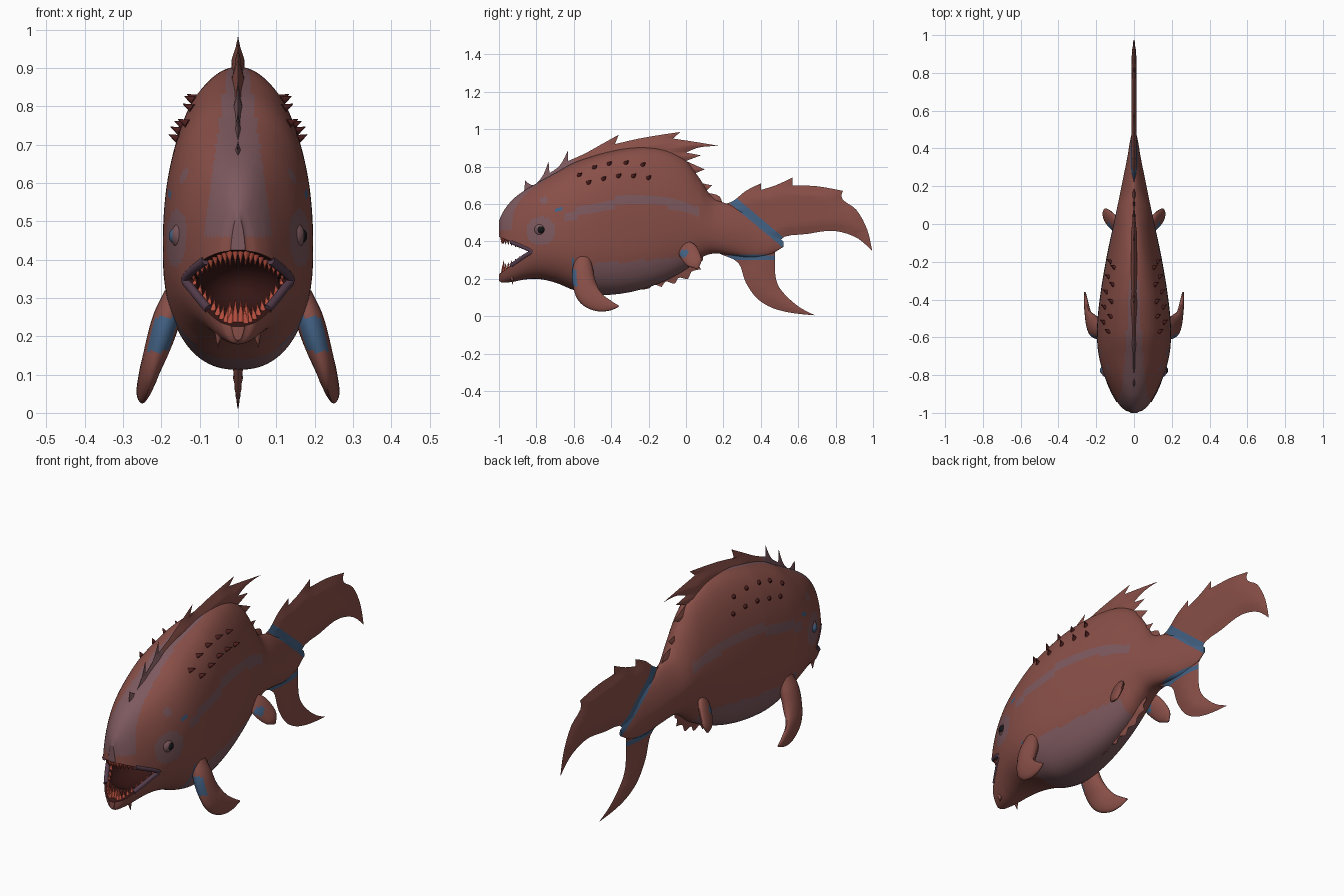
import bpy, bmesh, math
from mathutils import Vector, Matrix
from mathutils.geometry import intersect_point_line, tessellate_polygon

if "Cube" in bpy.data.objects:
    bpy.data.objects.remove(bpy.data.objects["Cube"])

PALETTE = [("skin_red_brown", (0.25, 0.078, 0.064)), ("purple_grey", (0.205, 0.10, 0.113)),
           ("band_blue", (0.055, 0.12, 0.23)), ("mouth_dark_red", (0.035, 0.008, 0.007)),
           ("tooth_red", (0.48, 0.08, 0.05)), ("lip_purple", (0.09, 0.045, 0.07)),
           ("thorn_maroon", (0.08, 0.014, 0.014)), ("eye_black", (0.008, 0.008, 0.01))]
SKIN, PURPLE, BLUE, MOUTH, TOOTH, LIP, THORN, BLACK = range(8)
MATS = []
for label, col in PALETTE:
    m = bpy.data.materials.new(label)
    m.diffuse_color = (*col, 1)
    m.use_nodes = True
    m.node_tree.nodes["Principled BSDF"].inputs["Base Color"].default_value = m.diffuse_color
    MATS.append(m)


def finish(name, bm, mat=None, smooth=True):
    """mat is a material index or a rule giving one from the face centre."""
    if mat is not None:
        for f in bm.faces:
            f.material_index = mat(f.calc_center_median()) if callable(mat) else mat
    bmesh.ops.recalc_face_normals(bm, faces=bm.faces[:])
    me = bpy.data.meshes.new(name)
    bm.to_mesh(me)
    bm.free()
    for m in MATS:
        me.materials.append(m)
    ob = bpy.data.objects.new(name, me)
    bpy.context.collection.objects.link(ob)
    if smooth:
        shade(ob)
    return ob


def shade(ob):
    bpy.ops.object.select_all(action='DESELECT')
    ob.select_set(True)
    bpy.context.view_layer.objects.active = ob
    bpy.ops.object.shade_smooth_by_angle(angle=math.radians(45))


def spline(pts, n, closed=False):
    """Smooth curve through points; sharp turns stay sharp when closed."""
    P = [Vector(p) for p in pts]
    k = len(P)
    tan = []
    for i in range(k):
        if not closed and i in (0, k - 1):
            tan.append((P[1] - P[0] if i == 0 else P[-1] - P[-2]).normalized())
            continue
        a, b = P[i] - P[i - 1], P[(i + 1) % k] - P[i]
        la, lb = a.length, b.length
        sharp = closed and a.dot(b) < 0.3 * la * lb
        tan.append(a * 0 if sharp else (a * (lb / la) + b * (la / lb)) / (la + lb))
    out = []
    for i in range(k if closed else k - 1):
        j = (i + 1) % k
        d = (P[j] - P[i]).length
        for s in range(n):
            t = s / n
            out.append(P[i] * (2*t**3 - 3*t*t + 1) + tan[i] * (d * (t**3 - 2*t*t + t))
                       + P[j] * (3*t*t - 2*t**3) + tan[j] * (d * (t**3 - t*t)))
    return out if closed else out + [P[-1]]


def loft(bm, rings):
    vs = [[bm.verts.new(p) for p in r] for r in rings]
    n = len(vs[0])
    for a, b in zip(vs, vs[1:]):
        for i in range(n):
            bm.faces.new((a[i], a[(i + 1) % n], b[(i + 1) % n], b[i]))
    bm.faces.new(vs[0][::-1])
    bm.faces.new(vs[-1])


# Body stations: y, bottom, top, half width
STATIONS = spline([(-1.0, .19, .51, .022), (-.985, .18, .545, .052), (-.96, .18, .585, .077),
                   (-.92, .185, .63, .102), (-.87, .195, .668, .128), (-.80, .20, .71, .159),
                   (-.70, .18, .765, .186), (-.60, .14, .82, .196), (-.50, .115, .855, .193),
                   (-.40, .115, .882, .182), (-.20, .155, .902, .150), (-.10, .195, .885, .130),
                   (0, .25, .83, .108), (.07, .305, .74, .093), (.15, .335, .63, .076),
                   (.25, .325, .59, .056), (.35, .312, .54, .036), (.45, .33, .46, .019),
                   (.52, .37, .40, .004)], 10)
LOWER, MID = 2.4, .42


def upper_exp(y):
    """Broad shoulders, narrowing to a ridge toward the rear."""
    return 2.15 + .35 * min(1, (y + 1) / .6) if y < -.4 else 2.5 - .9 * min(1, (y + .4) / .5)


def half_width(y, z):
    for a, b in zip(STATIONS, STATIONS[1:]):
        if a[0] <= y <= b[0]:
            _, lo, hi, w = a.lerp(b, (y - a[0]) / (b[0] - a[0]))
            c = lo + MID * (hi - lo)
            d, e = ((z - c) / (hi - c), upper_exp(y)) if z > c else ((c - z) / (c - lo), LOWER)
            return w * (1 - min(1, d)**e) ** (1 / e)
    return 0


# Tail bands as (point, normal, half width) in the y-z plane
TAIL_BANDS = [((.375, .515), (.643, .766), .022, BLUE), ((.35, .312), (0, 1), .012, BLUE)]


def in_band(y, z, band):
    (py, pz), (ny, nz), w, _ = band
    return abs((y - py) * ny + (z - pz) * nz) < w


def body_colour(c):
    x, y, z = abs(c.x), c.y, c.z
    if y > .2 and (in_band(y, z, TAIL_BANDS[0]) or (z < .329 and y < .46)):
        return BLUE
    if (-.612 < y < -.596 and .17 < z < .32) or math.hypot(y + .68, z - .57) < .016:
        return BLUE
    if y < -.3 and z > .46 and x < max(.03, .09 - .14 * (z - .46)):
        return PURPLE
    if math.hypot(y + .775, z - .455) < .078 or math.hypot(y + .76, z - .62) < .022:
        return PURPLE
    if -.65 < y < .07 and abs(z - .62 + .62 * (y + .25)**2) < .024:
        return PURPLE
    if -.6 < y < .0 and z < .27 + .08 * (y + .6):
        return PURPLE
    return SKIN


bm = bmesh.new()
rings = []
for y, lo, hi, w in STATIONS:
    ring = []
    c = lo + MID * (hi - lo)
    for i in range(112):
        a = 2 * math.pi * i / 112
        ca, sa = math.cos(a), math.sin(a)
        e, h = (upper_exp(y), hi - c) if sa > 0 else (LOWER, lo - c)
        ring.append((math.copysign(abs(ca)**(2 / e), ca) * w, y, c + abs(sa)**(2 / e) * h))
    rings.append(ring)
loft(bm, rings)
body = finish("body", bm, body_colour, smooth=False)


# Open mouth: wedge between the jaws plus a throat hollow
def jaw_z(y, upper):
    t = (-.82 - y) / .18
    return .35 + (.075 if upper else -.125) * t


bm = bmesh.new()
loft(bm, [[(x, -.82, .35), (x, -1.1, jaw_z(-1.1, True)), (x, -1.1, jaw_z(-1.1, False))]
          for x in (-.3, .3)])
wedge = finish("mouth_cutter", bm, MOUTH, False)
bm = bmesh.new()
bmesh.ops.create_uvsphere(bm, u_segments=32, v_segments=16, radius=1,
                          matrix=Matrix.Translation((0, -.84, .335)) @ Matrix.Diagonal((.108, .16, .085, 1)))
throat = finish("throat_cutter", bm, MOUTH, False)
for cutter in (wedge, throat):
    mod = body.modifiers.new("cut", 'BOOLEAN')
    mod.operation, mod.solver, mod.object = 'DIFFERENCE', 'EXACT', cutter
    bpy.context.view_layer.objects.active = body
    bpy.ops.object.modifier_apply(modifier=mod.name)
    bpy.data.objects.remove(cutter)
for p in body.data.polygons:  # snout tip
    if p.center.y < -.998 and p.center.z > .4:
        p.material_index = PURPLE
shade(body)


def blade(name, pts, mat, steps=5):
    """Tapered elliptical limb along points (x, y, z, half chord, half thickness)."""
    S = spline(pts, steps)
    C = [Vector(p[:3]) for p in S]
    rings = []
    for i, p in enumerate(S):
        T = (C[min(i + 1, len(C) - 1)] - C[max(i - 1, 0)]).normalized()
        side = T.cross(Vector((1, 0, 0))).normalized()
        thick = T.cross(side).normalized()
        rings.append([C[i] + side * (p[3] * math.cos(a)) + thick * (p[4] * math.sin(a))
                      for a in (k * math.pi / 10 for k in range(20))])
    bm = bmesh.new()
    loft(bm, rings)
    return finish(name, bm, mat)


def fin(name, outline, thickness, bands=()):
    """Thin mid-plane fin, swelling from a sharp rim; outline in (y, z)."""
    rim = [Vector((0, p[0], p[1])) for p in spline(outline, 4, True)]
    bm = bmesh.new()
    vs = [bm.verts.new(p) for p in rim]
    for tri in tessellate_polygon([rim]):
        bm.faces.new([vs[i] for i in tri])
    cuts = [((0, i * .04, 0), (0, 1, 0)) for i in range(-24, 25)]
    cuts += [((0, 0, i * .04), (0, 0, 1)) for i in range(1, 25)]
    for (py, pz), (ny, nz), w, _ in bands:
        cuts += [((0, py + s * w * ny, pz + s * w * nz), (0, ny, nz)) for s in (-1, 1)]
    for co, no in cuts:
        bmesh.ops.bisect_plane(bm, geom=bm.verts[:] + bm.edges[:] + bm.faces[:],
                               plane_co=co, plane_no=no)
    for f in bm.faces:
        c = f.calc_center_median()
        for b in bands:
            if in_band(c.y, c.z, b):
                f.material_index = b[3]
    for v in bm.verts:
        if not v.is_boundary:
            d = 1
            for a, b in zip(rim, rim[1:] + rim[:1]):
                q, t = intersect_point_line(v.co, a, b)
                d = min(d, (v.co - a.lerp(b, max(0, min(1, t)))).length)
            v.co.x = thickness * min(1, d / .05)
    dup = bmesh.ops.duplicate(bm, geom=bm.verts[:] + bm.edges[:] + bm.faces[:])
    for g in dup["geom"]:
        if isinstance(g, bmesh.types.BMVert):
            g.co.x *= -1
    bmesh.ops.remove_doubles(bm, verts=bm.verts[:], dist=1e-5)
    return finish(name, bm)


def cones(name, items, mat):
    bm = bmesh.new()
    for base, direction, r, length in items:
        d = Vector(direction).normalized()
        M = Matrix.Translation(Vector(base) + d * (length / 2 - .005)) @ d.to_track_quat('Z', 'Y').to_matrix().to_4x4()
        bmesh.ops.create_cone(bm, cap_ends=True, segments=8, radius1=r, radius2=r * .08, depth=length, matrix=M)
    return finish(name, bm, mat)


# Fins along the middle
fin("dorsal_fin", [(-.87, .62), (-.86, .725), (-.82, .70), (-.78, .73), (-.735, .83), (-.73, .765),
                   (-.68, .80), (-.63, .89), (-.63, .83), (-.55, .865), (-.45, .92), (-.36, .97),
                   (-.38, .92), (-.25, .95), (-.03, .985), (-.07, .95), (.03, .935), (.18, .91),
                   (.06, .90), (0, .875), (.08, .86), (0, .83), (.10, .785), (.04, .76), (.07, .72),
                   (.14, .70), (.10, .66), (.18, .64), (.20, .57), (0, .60), (-.5, .70)],
    .017, [((-.8, 0), (1, 0), .2, PURPLE)])
fin("tail_fin", [(.16, .58), (.25, .615), (.32, .67), (.40, .71), (.40, .675), (.48, .70), (.57, .742),
                 (.57, .70), (.70, .695), (.84, .67), (.83, .645), (.91, .57), (.97, .46), (.995, .35),
                 (.92, .415), (.80, .455), (.65, .44), (.50, .405), (.48, .36), (.475, .28), (.49, .17),
                 (.555, .09), (.62, .04), (.69, .005), (.54, .022), (.46, .045), (.385, .09),
                 (.32, .18), (.28, .285), (.16, .35)], .013, TAIL_BANDS)
fin("belly_fin", [(-.30, .15), (-.20, .148), (-.17, .168), (-.13, .155), (-.11, .185), (-.06, .175),
                  (-.04, .205), (.01, .20), (.03, .238), (.08, .25), (.07, .28), (.09, .30),
                  (.08, .36), (-.10, .30)], .012)

# Paired parts
teeth, thorns, barbels = [], [], []
for s, side in ((1, "right"), (-1, "left")):
    blade("pectoral_fin_" + side, [(s*.165, -.55, .31, .04, .028), (s*.185, -.552, .25, .055, .036),
                                   (s*.207, -.545, .18, .061, .034), (s*.23, -.52, .115, .063, .025),
                                   (s*.245, -.47, .075, .05, .017), (s*.254, -.41, .057, .029, .011),
                                   (s*.26, -.36, .053, .004, .004)],
          lambda c: BLUE if c.y < -.585 and .16 < c.z < .25 else SKIN, 8)
    blade("pelvic_fin_" + side, [(s*.075, -.02, .385, .028, .016), (s*.105, .005, .355, .05, .02),
                                 (s*.132, .03, .315, .05, .018), (s*.153, .05, .28, .036, .013),
                                 (s*.162, .06, .255, .006, .004)],
          lambda c: BLUE if math.hypot(c.y + .012, c.z - .335) < .022 else SKIN, 8)
    # Lip around the mouth corner
    rim = []
    for upper, ys in ((True, (-.935, -.90, -.86)), (False, (-.825, -.86, -.90, -.935))):
        for y in ys:
            z = jaw_z(y, upper)
            rim.append((s * (half_width(y, z) - .008), y, z, .012, .011))
    blade("lip_" + side, rim, LIP, 4)
    # Eye and its pupil
    ex = half_width(-.775, .46)
    for part, r, off, mat in (("eyeball_", .04, -.031, PURPLE), ("pupil_", .023, -.009, BLACK if s > 0 else BLUE)):
        bm = bmesh.new()
        bmesh.ops.create_uvsphere(bm, u_segments=24, v_segments=12, radius=r,
                                  matrix=Matrix.Translation((s * (ex + off), -.775, .462)))
        finish(part + side, bm, mat)
    # Teeth: along the jaws, then the front row
    for i in range(9):
        k = i / 8
        y = -.992 + .145 * k**1.6
        for upper in (True, False):
            z = jaw_z(y, upper)
            teeth.append(((s * (half_width(y, z) * .88 - .004), y + .012, z), (-s * .15, 0, -1 if upper else 1),
                          .0105, (.042 if upper else .052) * (1 - .5 * k)))
    for x in (.007, .021):
        teeth.append(((s * x, -.985, jaw_z(-.985, True)), (0, 0, -1), .009, .036))
        teeth.append(((s * x, -.975, jaw_z(-.975, False)), (0, 0, 1), .01, .06))
    for y, z in ((-.57, .755), (-.49, .795), (-.41, .815), (-.32, .82), (-.23, .81),
                 (-.52, .715), (-.44, .735), (-.36, .75), (-.28, .75), (-.20, .74)):
        thorns.append(((s * half_width(y, z), y, z), (s, .6, .5), .013, .034))
    barbels.append(((s * .05, -.93, .205), (s * .1, .1, -1), .011, .04))
cones("teeth", teeth, TOOTH)
cones("flank_thorns", thorns, THORN)
cones("chin_barbels", barbels, SKIN)
